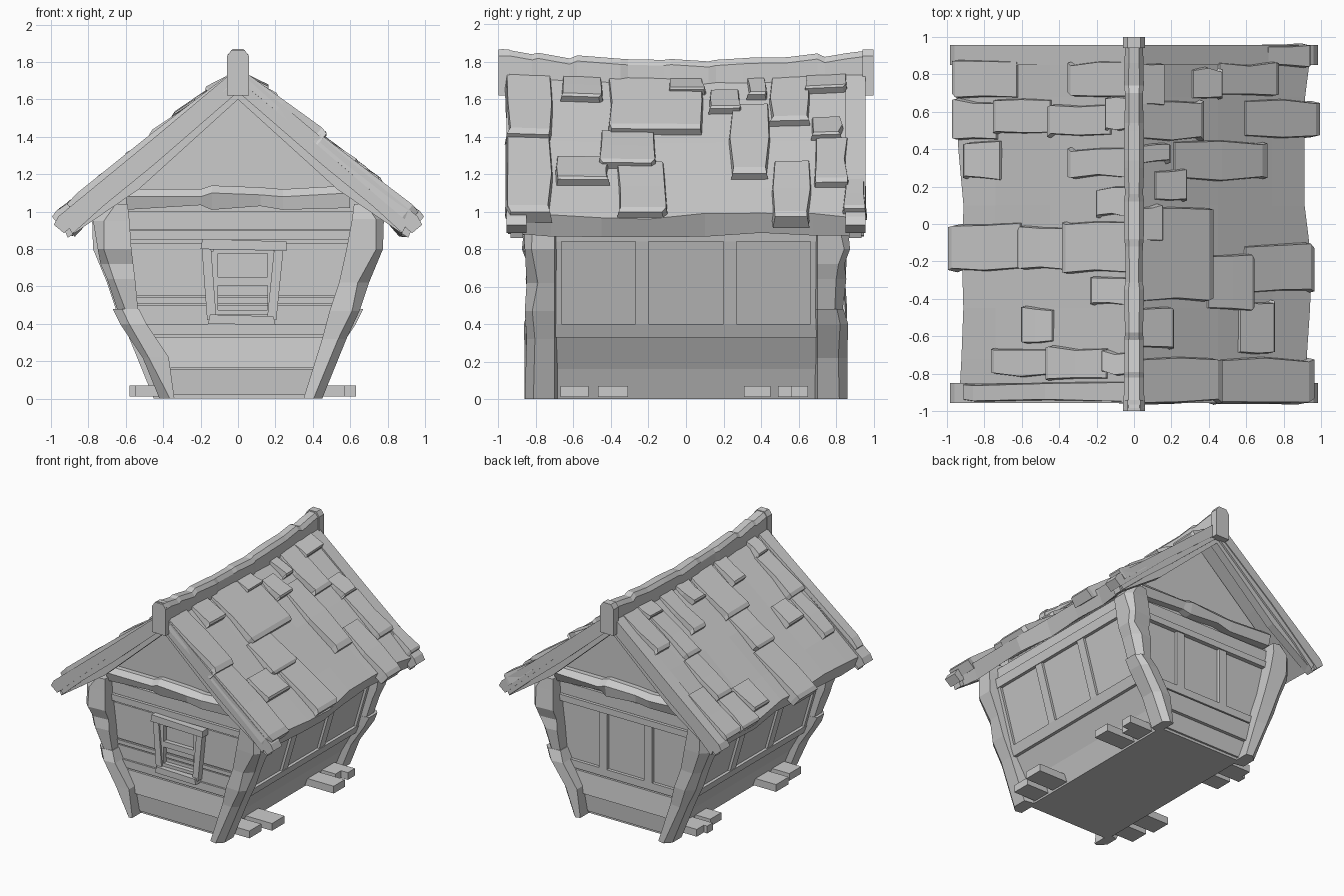
import bpy, bmesh, random
from math import copysign

random.seed(4)


def rnd(a):
    return random.uniform(-a, a)


def loft(name, rings):
    """Closed solid through matching rings of points."""
    bm = bmesh.new()
    vs = [[bm.verts.new(p) for p in r] for r in rings]
    n = len(rings[0])
    for a, b in zip(vs, vs[1:]):
        for i in range(n):
            j = (i + 1) % n
            bm.faces.new((a[i], a[j], b[j], b[i]))
    bm.faces.new(vs[0])
    bm.faces.new(vs[-1])
    bmesh.ops.recalc_face_normals(bm, faces=bm.faces)
    me = bpy.data.meshes.new(name)
    bm.to_mesh(me)
    bm.free()
    ob = bpy.data.objects.new(name, me)
    bpy.context.collection.objects.link(ob)
    return ob


def prism(name, profile, y0, y1):
    """Extrude an xz profile along y."""
    return loft(name, [[(x, y, z) for x, z in profile] for y in (y0, y1)])


def box(name, x0, x1, y0, y1, z0, z1):
    return prism(name, [(x0, z0), (x1, z0), (x1, z1), (x0, z1)], y0, y1)


def curve(points, t):
    """Piecewise linear lookup, extended past the last point."""
    for (a, za), (b, zb) in zip(points, points[1:]):
        if t <= b:
            break
    return za + (zb - za) * (t - a) / (b - a)


WALL = [(0, .37), (.16, .435), (.33, .53), (.4, .56), (.88, .70), (1.0, .71)]
ROOF = [(0, 1.76), (.45, 1.39), (.74, 1.14), (.94, .97)]


def wall(z):
    return curve(WALL, z)


def roof(x, y):
    return curve(ROOF, abs(x)) - .035 * (1 - y * y) * max(0, 1 - abs(x))


# House body with flared side walls and gable ends
half = [(w, z) for z, w in WALL]
prism("house_body", half + [(0, 1.63)] + [(-x, z) for x, z in reversed(half)], -.74, .74)

# Side rails and studs
for s in (-1, 1):
    def strip(name, z0, z1, y0, y1, out):
        prism(name, [(s * (wall(z0) - .03), z0), (s * (wall(z0) + out), z0),
                     (s * (wall(z1) + out), z1), (s * (wall(z1) - .03), z1)], y0, y1)
    strip("side_lower_rail", .33, .40, -.74, .74, .025)
    strip("side_upper_rail", .84, .91, -.74, .74, .025)
    for y in (-.70, -.235, .235, .70):
        strip("side_stud", .40, .84, y - .035, y + .035, .02)

# End walls: sill, sloped plank, rails and crooked tie beam
for s in (-1, 1):
    def end_board(name, z0, z1, d0, d1):
        a, b = wall(z0) - .02, wall(z1) - .02
        loft(name, [[(-a, s * .72, z0), (a, s * .72, z0), (a, s * d0, z0), (-a, s * d0, z0)],
                    [(-b, s * .72, z1), (b, s * .72, z1), (b, s * d1, z1), (-b, s * d1, z1)]])
    end_board("end_sill", .02, .16, .755, .765)
    end_board("end_plank", .165, .33, .785, .765)
    end_board("end_lower_rail", .34, .40, .765, .765)
    end_board("end_upper_rail", .85, .90, .775, .775)
    end_board("end_top_board", .905, 1.0, .76, .76)
    beam = [(-.60, 1.01, 1.12), (-.2, 1.035, 1.12), (-.14, 1.01, 1.14),
            (.12, 1.03, 1.13), (.24, 1.01, 1.12), (.60, 1.02, 1.14)]
    loft("tie_beam", [[(-s * x, s * .70, a), (-s * x, s * (.80 + rnd(.012)), a),
                       (-s * x, s * (.82 + rnd(.01)), b - .04), (-s * x, s * .78, b),
                       (-s * x, s * .70, b)] for x, a, b in beam])

# Front planks
box("front_plank_low", -.54, .54, -.75, -.72, .40, .50)
box("front_plank_mid", -.57, .57, -.755, -.72, .51, .54)
box("front_plank_high", -.62, .62, -.75, -.72, .55, .83)

# Back studs
for x in (-.20, .20):
    box("back_stud", x - .035, x + .035, .72, .765, .39, .86)

# Window frame and sash
for s, top, low in ((-1, -.17, -.14), (1, .22, .18)):
    prism("window_jamb", [(low - .025, .42), (low + .025, .42),
                          (top + .025, .82), (top - .025, .82)], -.80, -.74)
prism("window_head", [(-.20, .80), (.26, .79), (.26, .84), (-.19, .855)], -.82, -.74)
prism("window_sill", [(-.16, .40), (.20, .395), (.19, .44), (-.15, .45)], -.82, -.74)
for z0, z1 in ((.45, .475), (.605, .65), (.775, .80)):
    box("sash_bar", -.13, .19, -.785, -.74, z0, z1)
for x in (-.13, .17):
    box("sash_side", x - .012, x + .022, -.785, -.74, .45, .79)


# Corner posts, hewn with one cut corner; rows are z, inner x, outer x, front y
def post(name, sx, sy, rows):
    rings = []
    for z, a, b, d in rows:
        c = .045 + rnd(.015)
        pts = [(a, .68), (b, .70), (b, d - c), (b - c, d), (a, d - .01)]
        rings.append([(sx * x, sy * y, z) for x, y in pts])
    loft(name, rings)


LOWER = [(0, .34, .42, .86), (.22, .37, .51, .86), (.40, .49, .63, .865), (.48, .53, .67, .84)]
UPPER = [(.43, .53, .63, .83), (.64, .55, .70, .855), (.72, .56, .735, .845),
         (.80, .57, .75, .875), (.95, .58, .775, .86), (1.04, .59, .71, .85)]
WHOLE = [(0, .35, .45, .86), (.32, .45, .58, .85), (.47, .49, .65, .86), (.62, .54, .70, .85),
         (.80, .58, .775, .86), (.96, .61, .78, .86), (1.04, .62, .72, .84)]
for s in (-1, 1):
    post("split_post_lower", s, s, LOWER)
    post("split_post_upper", s, s, UPPER)
    post("whole_post", s, -s, WHOLE)

# Floor planks poking out at the sides
for y0, y1, x0, x1 in ((-.67, -.52, -.55, .57), (-.47, -.31, -.58, .63), (.31, .45, -.53, .63),
                       (.49, .56, -.58, .52), (.56, .65, -.55, .58)):
    box("floor_plank", x0, x1, y0, y1, .012, .07)

# Roof slopes with wavy eaves, and barge boards at both ends
for s in (-1, 1):
    rings = []
    for y in (-.95, -.72, -.45, -.2, .1, .4, .68, .95):
        e = .93 + rnd(.02)
        rings.append([(s * x, y, z) for x, z in (
            (0, roof(0, y)), (.45, roof(.45, y) + rnd(.008)), (.74, roof(.74, y) + rnd(.008)),
            (e, roof(e, y)), (e - .05, .875 + rnd(.012)), (.72, 1.03), (.45, 1.25), (0, 1.64))])
    loft("roof_slope", rings)
    for e in (-1, 1):
        prism("barge_board", [(s * x, z) for x, z in (
            (0, 1.70), (.5, 1.25), (.94, .93), (.91, .86), (.53, 1.12), (0, 1.60))],
            e * .87, e * .935)
        prism("barge_trim", [(s * x, z) for x, z in (
            (0, 1.77), (.46, 1.385), (.96, .975), (.985, .93), (.93, .885), (.5, 1.27), (0, 1.67))],
            e * .85, e * .958)


# Shingles: x from ridge to eave, then y range
def shingle(x0, x1, y0, y1):
    s = copysign(1, x1)
    a, b = abs(x0), abs(x1)
    rings = []
    for t in (0, .5, .93, 1):
        x = a + (b - a) * t
        h = .014 + .036 * t - (.012 if t == 1 else 0)
        ya, yb = y0 + rnd(.012), y1 + rnd(.012)
        ring = []
        for y, k in ((ya - .006, -.04), (yb + .006, -.04), (yb - .006, h), (ya + .006, h)):
            ring.append((s * (x - .03 + .64 * k), y, roof(x - .03, y) + .77 * k))
        rings.append(ring)
    loft("shingle", rings)


for args in (
        (.04, .48, -.95, -.72), (.46, .97, -.95, -.72), (.05, .22, -.67, -.45),
        (.05, .43, -.41, .08), (.42, .65, -.46, -.17), (.59, .76, -.70, -.41),
        (.62, .97, -.36, -.11), (.05, .16, -.10, .10), (.14, .29, .12, .29),
        (.05, .20, .33, .43), (.24, .72, .24, .44), (.05, .38, .45, .66),
        (.62, 1.0, .46, .66), (.05, .17, .64, .85), (.34, .48, .67, .83),
        (.48, .78, .69, .86), (.74, .95, .84, .95),
        (-.05, -.92, -.95, -.85), (-.47, -.77, -.81, -.66), (-.17, -.48, -.83, -.66),
        (-.05, -.18, -.80, -.68), (-.46, -.61, -.64, -.45), (-.05, -.24, -.43, -.29),
        (-.05, -.39, -.26, .01), (-.63, -1.0, -.25, 0), (-.39, -.63, -.24, -.02),
        (-.05, -.21, .04, .19), (-.05, -.36, .25, .40), (-.74, -.92, .24, .44),
        (-.76, -.98, .46, .66), (-.47, -.76, .48, .66), (-.15, -.47, .47, .64),
        (-.05, -.16, .50, .68), (-.05, -.36, .69, .86), (-.65, -.98, .68, .87)):
    shingle(*args)

# Ridge cap, rough and sagging, with a hanging block at each end
rings = []
for y in (-.985, -.82, -.79, -.62, -.58, -.35, -.31, -.12, -.08, .12, .16, .3,
          .34, .5, .54, .7, .74, .86, .985):
    top = 1.805 + .055 * y * y + rnd(.012)
    w = .05 + rnd(.006)
    rings.append([(x, y, z) for x, z in ((-w, 1.66), (w, 1.66), (w, top - .03),
                                         (w * .55, top), (-w * .55, top), (-w, top - .03))])
loft("ridge_cap", rings)
for s in (-1, 1):
    prism("ridge_end_block", [(-.06, 1.62), (.06, 1.62), (.06, 1.83), (.035, 1.865),
                              (-.035, 1.865), (-.06, 1.83)], s * .94, s * 1.0)
